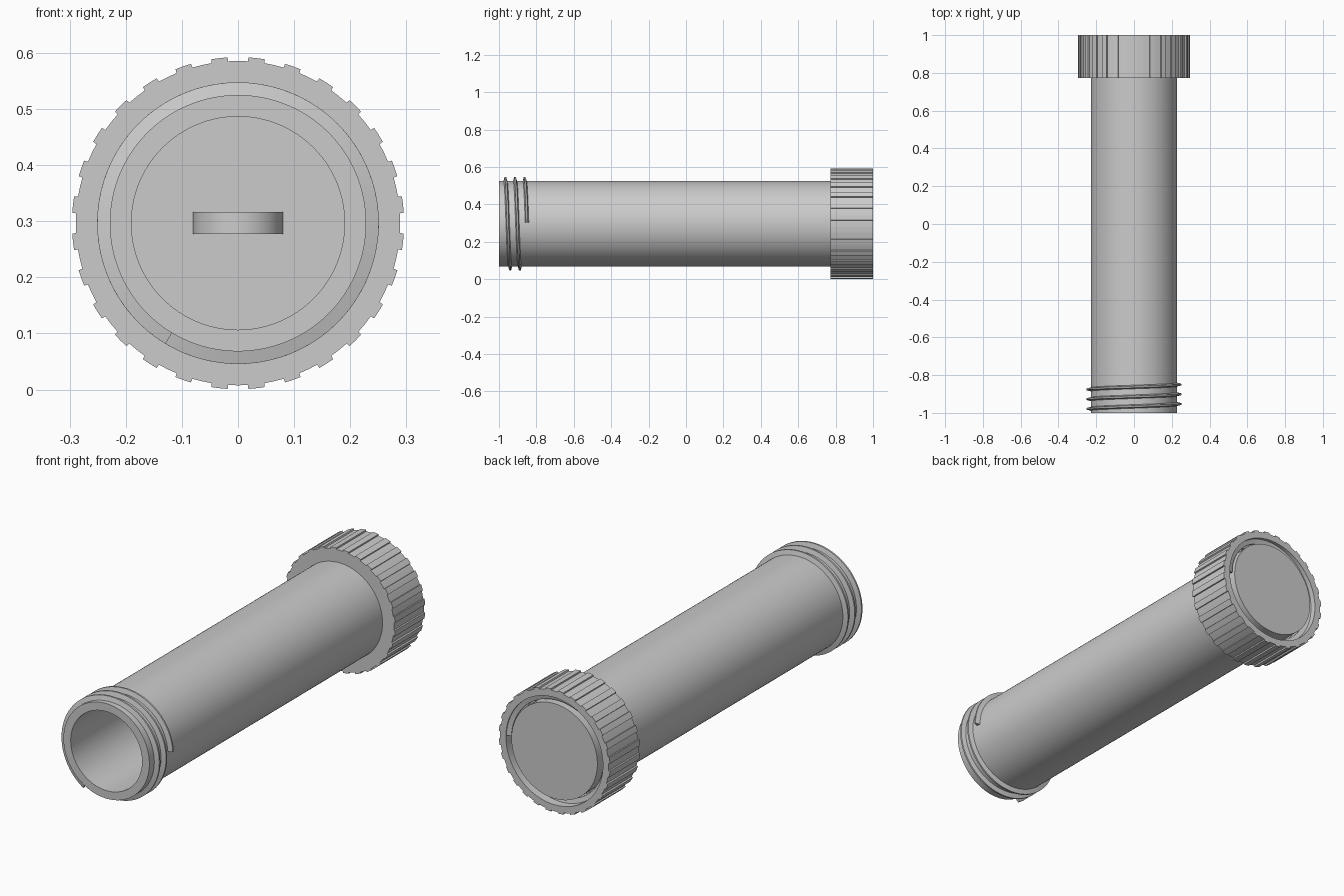
import bpy, bmesh
from math import sin, cos, pi, radians

if "Cube" in bpy.data.objects:
    bpy.data.objects.remove(bpy.data.objects["Cube"])

ZC = 0.2965  # height of the long axis


def loft(name, rings, smooth=30):
    """Skin a list of equal-length closed rings and close both ends."""
    bm = bmesh.new()
    vs = [[bm.verts.new(p) for p in ring] for ring in rings]
    n = len(rings[0])
    for a, b in zip(vs, vs[1:]):
        for i in range(n):
            j = (i + 1) % n
            bm.faces.new((a[i], a[j], b[j], b[i]))
    bm.faces.new(vs[0])
    bm.faces.new(vs[-1])
    bmesh.ops.recalc_face_normals(bm, faces=bm.faces)
    mesh = bpy.data.meshes.new(name)
    bm.to_mesh(mesh)
    bm.free()
    obj = bpy.data.objects.new(name, mesh)
    bpy.context.collection.objects.link(obj)
    bpy.ops.object.select_all(action='DESELECT')
    obj.select_set(True)
    bpy.context.view_layer.objects.active = obj
    bpy.ops.object.shade_smooth_by_angle(angle=radians(smooth))
    return obj


def polar(r, a, y):
    return (r * cos(a), y, ZC + r * sin(a))


def circle(r, y, angles):
    return [polar(r, a, y) for a in angles]


def thread(name, r_root, r_tip, y0, start, turns, pitch):
    """Helical ridge with a tapered section, winding clockwise along +y."""
    section = [(r_root, -0.011), (r_tip, -0.004), (r_tip, 0.004), (r_root, 0.011)]
    steps = int(turns * 80)
    rings = []
    for i in range(steps + 1):
        t = turns * i / steps
        a = start - 2 * pi * t
        rings.append([polar(r, a, y0 + pitch * t + dy) for r, dy in section])
    return loft(name, rings)


# hollow tube, open at the front, closed at the back
around = [2 * pi * i / 128 for i in range(128)]
loft("tube", [circle(r, y, around) for r, y in
              [(0.19, 0.95), (0.19, -1), (0.2285, -1), (0.2285, 1)]])
thread("tube_thread", 0.224, 0.251, -0.987, radians(239), 2.66, 0.0515)

# screw cap with 28 grip ridges, opening to the back around the tube
RIDGES = 28
pitch = 2 * pi / RIDGES
angles, radii = [], []
for k in range(RIDGES):
    for f, r in [(-0.27, 0.289), (0, 0.289), (0.27, 0.289),
                 (0.28, 0.296), (0.5, 0.296), (0.72, 0.296)]:
        angles.append(pi / 2 + (k + f) * pitch)
        radii.append(r)
grip = lambda y: [polar(r, a, y) for r, a in zip(radii, angles)]
loft("cap", [grip(0.772), grip(1.0),
             circle(0.258, 1.0, angles), circle(0.258, 0.812, angles)])
thread("cap_thread", 0.262, 0.236, 0.85, radians(239), 2.66, 0.0515)

# arched loop on the cap's closed face, seen inside the tube
arch = []
for i in range(33):
    a = pi * i / 32
    arch.append([(r * cos(a), 0.775 - r * sin(a), ZC + z)
                 for r, z in [(0.08, -0.0195), (0.08, 0.0195),
                              (0.045, 0.0195), (0.045, -0.0195)]])
loft("cap_loop", arch)
